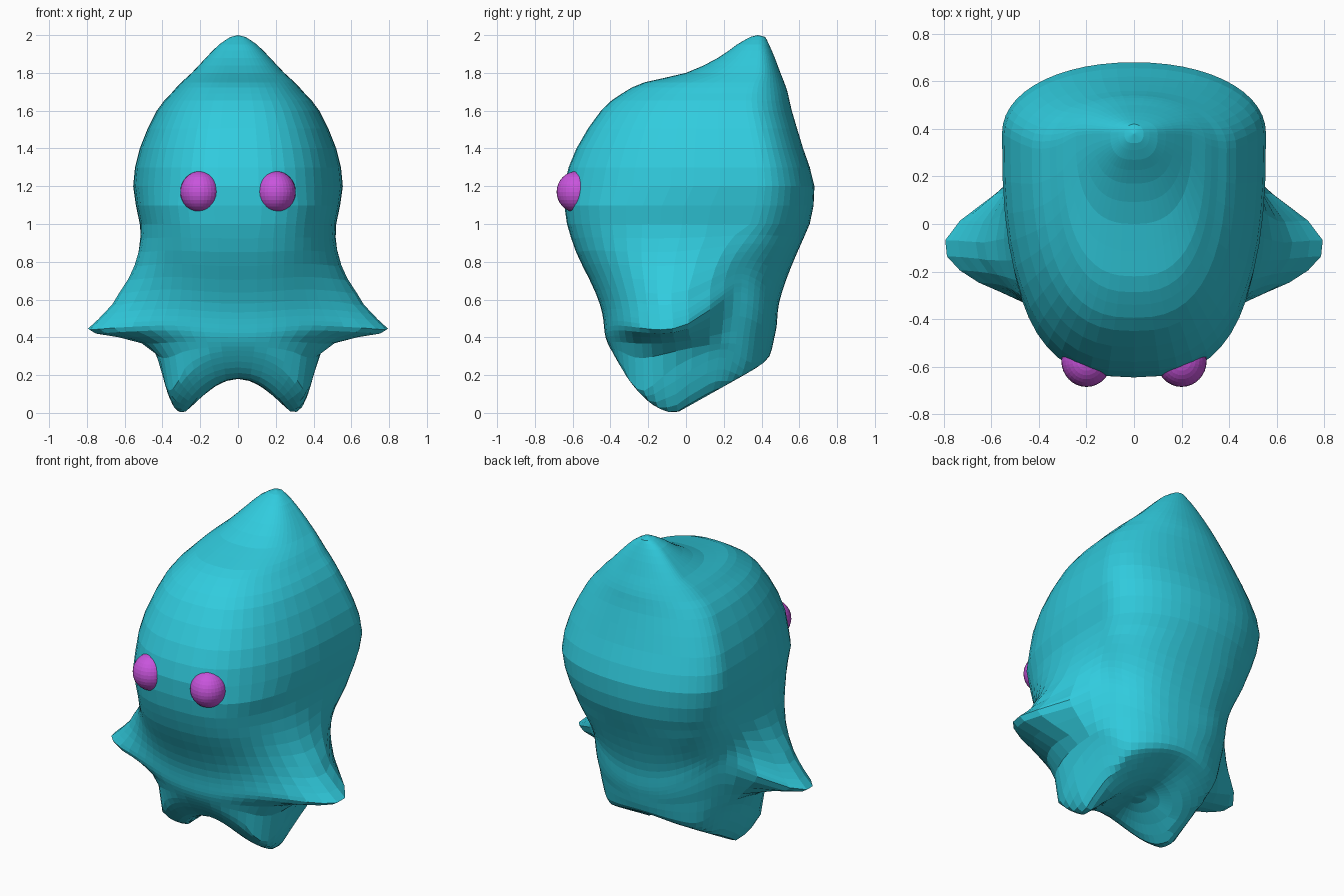
import bpy, bmesh, math
from mathutils import Vector

cube = bpy.data.objects.get("Cube")
if cube:
    bpy.data.objects.remove(cube, do_unlink=True)


def make_material(name, rgb):
    mat = bpy.data.materials.new(name)
    mat.use_nodes = True
    colour = (*rgb, 1.0)
    mat.diffuse_color = colour
    mat.node_tree.nodes["Principled BSDF"].inputs["Base Color"].default_value = colour
    return mat


teal = make_material("teal", (0.03, 0.6, 0.73))
magenta = make_material("magenta", (0.58, 0.09, 0.72))

SEGMENTS = 52
ARM_Y = -0.13
ARM_Z = 0.44
RIM_Z = 0.35

# Body levels: height, half width, front y, back y, y of the widest point
LEVELS = [
    (1.99, 0.04, 0.34, 0.42, 0.38),
    (1.95, 0.1, 0.27, 0.44, 0.38),
    (1.88, 0.17, 0.17, 0.47, 0.38),
    (1.8, 0.245, 0, 0.5, 0.37),
    (1.75, 0.3, -0.22, 0.52, 0.34),
    (1.69, 0.355, -0.34, 0.54, 0.32),
    (1.6, 0.43, -0.45, 0.56, 0.32),
    (1.4, 0.52, -0.58, 0.62, 0.36),
    (1.2, 0.555, -0.645, 0.68, 0.38),
    (1.0, 0.52, -0.63, 0.655, 0.34),
    (0.85, 0.51, -0.59, 0.59, 0.25),
    (0.7, 0.49, -0.51, 0.53, 0.18),
    (0.57, 0.47, -0.455, 0.49, 0.15),
    (0.49, 0.46, -0.44, 0.485, 0.15),
    (0.44, 0.45, -0.435, 0.48, 0.15),
    (0.4, 0.445, -0.43, 0.47, 0.15),
    (RIM_Z, 0.43, -0.41, 0.46, 0.15),
]

# Reach of the arms by height
ARM_REACH = [(RIM_Z, 0), (0.38, 0.1), (0.4, 0.19), (0.42, 0.3), (0.44, 0.33),
             (0.49, 0.27), (0.57, 0.19), (0.7, 0.1), (0.8, 0.04), (0.95, 0)]


def smooth_levels(rows, steps=2):
    """Catmull-Rom interpolation of the body levels."""
    result = []
    for i in range(len(rows) - 1):
        quad = [rows[max(0, min(len(rows) - 1, i + k))] for k in (-1, 0, 1, 2)]
        for s in range(steps):
            t = s / steps
            result.append([
                b + t / 2 * (c - a + t * (2 * a - 5 * b + 4 * c - d + t * (3 * (b - c) + d - a)))
                for a, b, c, d in zip(*quad)])
    return result + [rows[-1]]


def arm_reach(z):
    for (z0, a0), (z1, a1) in zip(ARM_REACH, ARM_REACH[1:]):
        if z0 <= z <= z1:
            return a0 + (a1 - a0) * (z - z0) / (z1 - z0)
    return 0.0


def power(value, exponent):
    return math.copysign(abs(value) ** exponent, value)


def ring_points(level):
    """Rounded cross-section with the arms drawn out at the sides."""
    z, width, front, back, middle = level
    # The arms' lower edge rises away from their tips
    if z > ARM_Z:
        lift_weight = max(0, (0.95 - z) / (0.95 - ARM_Z))
    else:
        lift_weight = (z - RIM_Z) / (ARM_Z - RIM_Z)
    rear_shape = 2.1 if z > 0.9 or z < 0.4 else 2.5
    front_shape = 2.6 if z > 1.1 else 2.9
    points = []
    for i in range(SEGMENTS):
        angle = math.tau * i / SEGMENTS
        rear = math.cos(angle) > 0
        roundness = 2 / (rear_shape if rear else front_shape)
        side = power(math.sin(angle), roundness)
        along = power(math.cos(angle), roundness)
        y = middle + along * ((back - middle) if rear else (middle - front))
        offset = y - ARM_Y
        lift = min(0.25, (1.6 if offset > 0 else 1.0) * offset ** 2)
        bell = math.cos(math.pi / 2 * min(1, abs(offset) / 0.43)) ** 2
        x = width * side + 1.16 * arm_reach(z) * bell * power(side, 1.5)
        points.append(Vector((x, y, z + lift * lift_weight * side ** 2)))
    return points


def underside(x, y):
    """Height of the underside: two rounded feet with an arch between them."""
    x = abs(x)
    arch = 0.18 * max(0, 1 - (x / 0.29) ** 2) ** 1.3
    flank = 20 * max(0, x - 0.3) ** 2
    if y > -0.05:
        slope = 0.56 * (y + 0.05) + flank
    else:
        slope = math.hypot(2.75 * (y + 0.05) ** 2, flank)
    return min(RIM_Z, (arch ** 4 + slope ** 4) ** 0.25)


# Body, lofted from the peak down and closed by the feet
bm = bmesh.new()
rings = [ring_points(level) for level in smooth_levels(LEVELS)]
rim = rings[-1]
for scale in (0.97, 0.93, 0.88, 0.82, 0.75, 0.67, 0.57, 0.45, 0.3, 0.15):
    rings.append([Vector((p.x * scale, p.y * scale, underside(p.x * scale, p.y * scale)))
                  for p in rim])
loops = [[bm.verts.new(p) for p in ring] for ring in rings]
for upper, lower in zip(loops, loops[1:]):
    for i in range(SEGMENTS):
        j = (i + 1) % SEGMENTS
        bm.faces.new((upper[i], upper[j], lower[j], lower[i]))
for loop, centre in ((loops[0], (0, 0.38, 2)), (loops[-1], (0, 0, underside(0, 0)))):
    tip = bm.verts.new(centre)
    for i in range(SEGMENTS):
        bm.faces.new((loop[i], loop[(i + 1) % SEGMENTS], tip))
# Soften the creases where the arms and feet meet the body
low = [v for v in bm.verts if 0.2 < v.co.z < 0.95 and abs(v.co.x) < 0.6]
for _ in range(4):
    bmesh.ops.smooth_vert(bm, verts=low, factor=0.4,
                          use_axis_x=True, use_axis_y=True, use_axis_z=True)
bmesh.ops.recalc_face_normals(bm, faces=bm.faces)
mesh = bpy.data.meshes.new("body")
bm.to_mesh(mesh)
bm.free()
mesh.materials.append(teal)
body = bpy.data.objects.new("body", mesh)
bpy.context.collection.objects.link(body)

# Eyes
for name, side in (("left_eye", 1), ("right_eye", -1)):
    bpy.ops.mesh.primitive_uv_sphere_add(segments=32, ring_count=16, radius=0.11,
                                         location=(side * 0.2, -0.575, 1.17))
    eye = bpy.context.object
    eye.name = name
    eye.scale.x = 0.96
    eye.data.materials.append(magenta)
